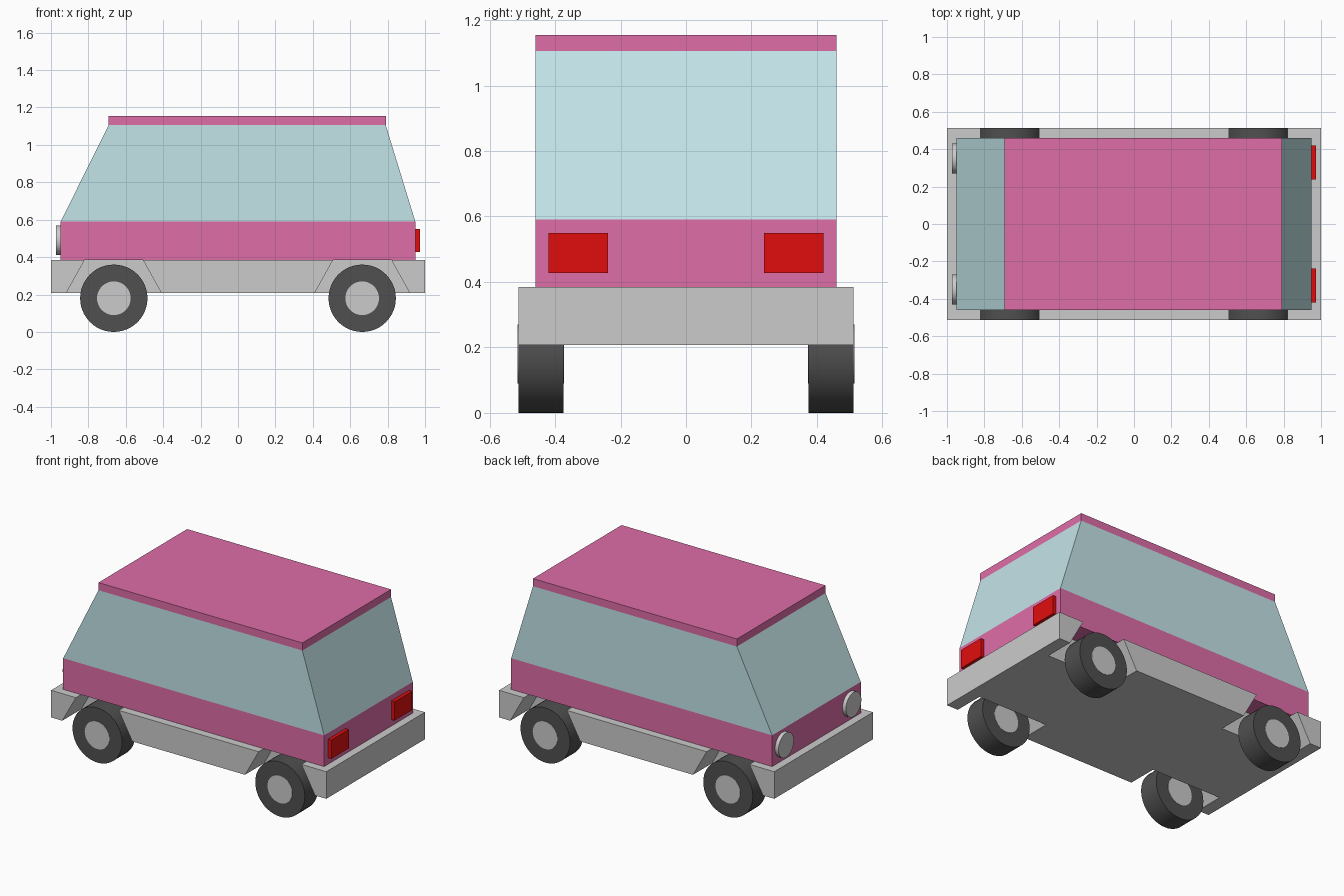
import bpy, bmesh, math

if "Cube" in bpy.data.objects:
    bpy.data.objects.remove(bpy.data.objects["Cube"])


def material(name, rgb):
    m = bpy.data.materials.new(name)
    m.diffuse_color = (*rgb, 1)
    m.use_nodes = True
    m.node_tree.nodes["Principled BSDF"].inputs["Base Color"].default_value = m.diffuse_color
    return m


PINK = material("pink paint", (0.73, 0.155, 0.39))
GLASS = material("glass", (0.55, 0.78, 0.81))
RUBBER = material("rubber", (0.08, 0.08, 0.08))
RED = material("red lens", (0.75, 0.004, 0.004))


def prism(name, pts, y0, y1, mat=None):
    """Extrude an x-z outline from y0 to y1."""
    bm = bmesh.new()
    face = bm.faces.new([bm.verts.new((x, y0, z)) for x, z in pts])
    ext = bmesh.ops.extrude_face_region(bm, geom=[face])["geom"]
    bmesh.ops.translate(bm, vec=(0, y1 - y0, 0),
                        verts=[v for v in ext if isinstance(v, bmesh.types.BMVert)])
    bmesh.ops.recalc_face_normals(bm, faces=bm.faces)
    me = bpy.data.meshes.new(name)
    bm.to_mesh(me)
    bm.free()
    ob = bpy.data.objects.new(name, me)
    bpy.context.collection.objects.link(ob)
    if mat:
        me.materials.append(mat)
    return ob


def rect(x0, x1, z0, z1):
    return [(x0, z0), (x1, z0), (x1, z1), (x0, z1)]


def disc(name, loc, r, depth, rot, mat=None):
    bpy.ops.mesh.primitive_cylinder_add(vertices=48, radius=r, depth=depth,
                                        location=loc, rotation=rot)
    ob = bpy.context.object
    ob.name = name
    bpy.ops.object.shade_smooth_by_angle(angle=math.radians(30))
    if mat:
        ob.data.materials.append(mat)
    return ob


# Chassis slab
chassis = prism("chassis", rect(-1, 1, 0.207, 0.385), -0.512, 0.512)

# Lower body, windows and roof
prism("lower_body", rect(-0.948, 0.948, 0.385, 0.59), -0.46, 0.46, PINK)
prism("windows", [(-0.948, 0.59), (0.948, 0.59), (0.79, 1.105), (-0.692, 1.105)],
      -0.46, 0.46, GLASS)
prism("roof", rect(-0.692, 0.79, 1.105, 1.155), -0.46, 0.46, PINK)

QUARTER = math.pi / 2
for sy in (-1, 1):
    for sx in (-1, 1):
        # Tapered wheel arch cut from the chassis
        cx = sx * 0.664
        cutter = prism("arch_cutter", [(cx - 0.31, 0.107), (cx + 0.31, 0.107),
                                       (cx + 0.10, 0.485), (cx - 0.10, 0.485)],
                       sy * 0.315, sy * 0.6)
        cutter.hide_render = True
        cutter.hide_viewport = True
        cut = chassis.modifiers.new("arch", "BOOLEAN")
        cut.operation = "DIFFERENCE"
        cut.solver = "EXACT"
        cut.object = cutter
        # Wheel with hub
        loc = (cx, sy * 0.443, 0.18)
        disc("tyre", loc, 0.18, 0.138, (QUARTER, 0, 0), RUBBER)
        disc("hub", loc, 0.09, 0.142, (QUARTER, 0, 0))
    # Round headlight and square tail light
    disc("headlight", (-0.958, sy * 0.35, 0.49), 0.08, 0.03, (0, QUARTER, 0))
    prism("tail_light", rect(0.94, 0.972, 0.427, 0.55), sy * 0.238, sy * 0.42, RED)
